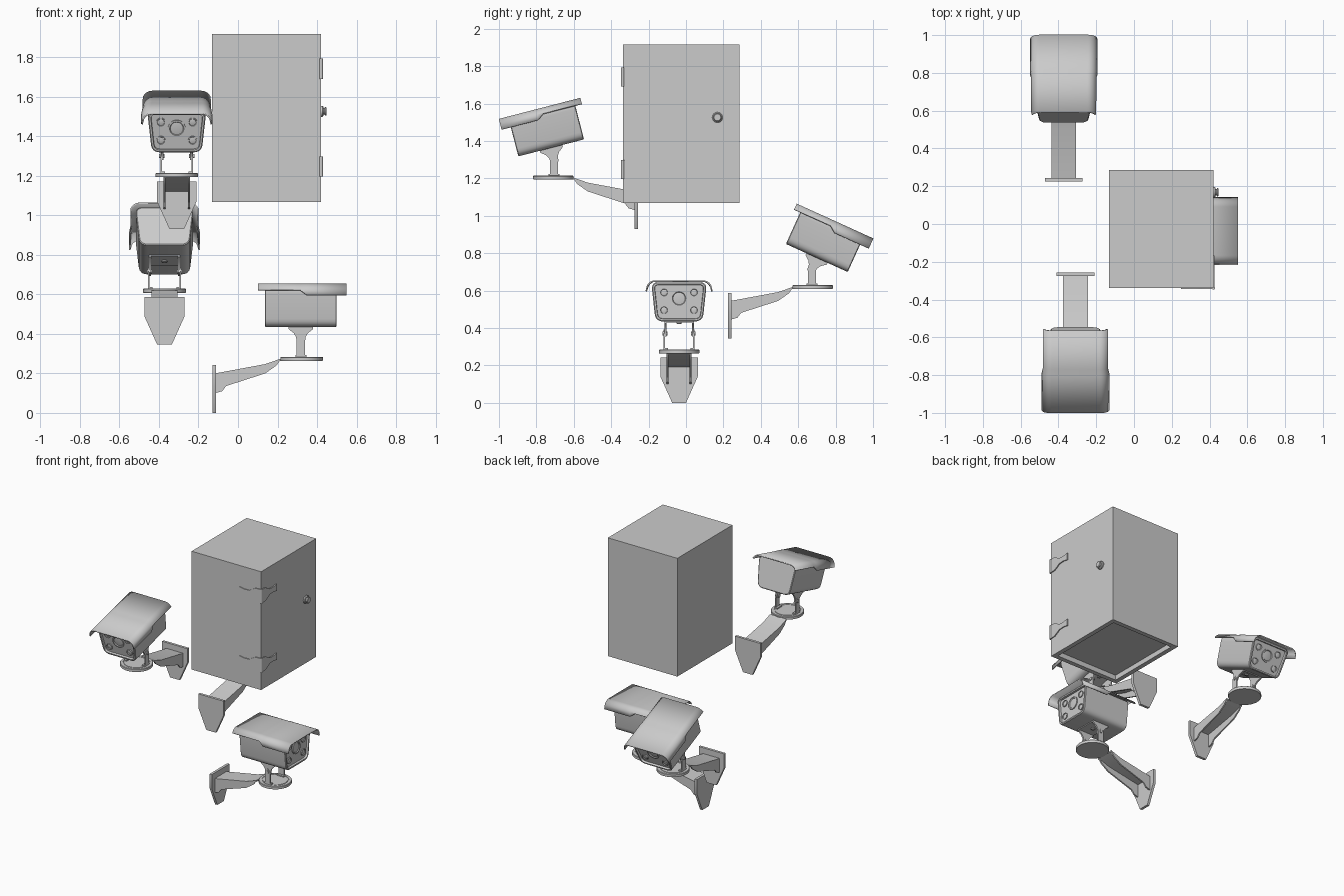
import bpy, bmesh
from math import pi, sin, cos, asin, radians
from mathutils import Matrix, Vector

if "Cube" in bpy.data.objects:
    bpy.data.objects.remove(bpy.data.objects["Cube"])

T = Matrix.Translation
ALONG_U = Matrix.Rotation(pi / 2, 4, 'Y')    # local z -> +x
ALONG_V = Matrix.Rotation(-pi / 2, 4, 'X')   # local z -> +y
DOWN = Matrix.Rotation(pi, 4, 'X')


def finish(name, bm, M):
    bmesh.ops.recalc_face_normals(bm, faces=bm.faces)
    me = bpy.data.meshes.new(name)
    bm.to_mesh(me)
    bm.free()
    me.shade_smooth()
    me.set_sharp_from_angle(angle=radians(32))
    ob = bpy.data.objects.new(name, me)
    ob.matrix_world = M
    bpy.context.collection.objects.link(ob)
    return ob


def prism_bm(pts, plane, lo, hi):
    """Extrude a 2D outline; plane names the two axes the outline lies in."""
    place = {'xz': lambda a, b, c: (a, c, b),
             'yz': lambda a, b, c: (c, a, b),
             'xy': lambda a, b, c: (a, b, c)}[plane]
    bm = bmesh.new()
    rings = [[bm.verts.new(place(a, b, c)) for a, b in pts] for c in (lo, hi)]
    n = len(pts)
    for i in range(n):
        j = (i + 1) % n
        bm.faces.new((rings[0][i], rings[0][j], rings[1][j], rings[1][i]))
    caps = [bm.faces.new(r) for r in rings]
    bmesh.ops.recalc_face_normals(bm, faces=bm.faces)
    return bm, caps


def prism(name, pts, plane, lo, hi, M):
    return finish(name, prism_bm(pts, plane, lo, hi)[0], M)


def lathe(name, prof, M, n=32):
    bm = bmesh.new()
    rings = [[bm.verts.new((r * cos(2 * pi * i / n), r * sin(2 * pi * i / n), h))
              for i in range(n)] for r, h in prof]
    for a, b in zip(rings, rings[1:]):
        for i in range(n):
            j = (i + 1) % n
            bm.faces.new((a[i], a[j], b[j], b[i]))
    bm.faces.new(rings[0])
    bm.faces.new(rings[-1])
    return finish(name, bm, M)


def rounded(pts, r, seg=6):
    """Round the corners of an outline with quadratic curves."""
    out = []
    for i, p in enumerate(pts):
        p, a, b = Vector(p), Vector(pts[i - 1]), Vector(pts[(i + 1) % len(pts)])
        s, e = p + (a - p).normalized() * r, p + (b - p).normalized() * r
        for k in range(seg + 1):
            t = k / seg
            out.append(tuple(s * (1 - t) ** 2 + p * (2 * t * (1 - t)) + e * t * t))
    return out


def hood(M):
    """Bent sheet: shallow skirts at the back, deeper flared skirts in front."""
    c, r, zc = 0.125, 0.045, 0.606
    a0 = asin(0.02 / r)
    arc = [(c + r * cos(a), zc + r * sin(a))
           for a in [a0 + (pi / 2 - a0) * k / 6 for k in range(7)]]
    bm = bmesh.new()
    rows = []
    for u, front in ((0.23, 0), (0.443, 0), (0.478, 1), (0.68, 1)):
        half = [(0.176, 0.596) if front else (0.169, 0.622)]
        half += [(v + 0.003 * front, w) for v, w in arc]
        sec = half + [(-v, w) for v, w in reversed(half)]
        rows.append([bm.verts.new((u, v, w)) for v, w in sec])
    for a, b in zip(rows, rows[1:]):
        for i in range(len(a) - 1):
            bm.faces.new((a[i], a[i + 1], b[i + 1], b[i]))
    ob = finish("camera_hood", bm, M)
    mod = ob.modifiers.new("thickness", 'SOLIDIFY')
    mod.thickness, mod.offset = 0.008, 0


def security_camera(loc, heading, tilt):
    M = T(loc) @ Matrix.Rotation(radians(heading), 4, 'Z')
    pivot = T((0.448, 0, 0.37))
    H = M @ pivot @ Matrix.Rotation(radians(tilt), 4, 'Y') @ pivot.inverted()

    # wall plate
    prism("wall_plate", [(-0.1, 0.242), (-0.1, 0.14), (-0.037, 0), (0.037, 0),
                         (0.1, 0.14), (0.1, 0.242)], 'yz', 0, 0.018, M)
    # channel arm, open underneath
    top = [(0.015, 0.2), (0.268, 0.247), (0.348, 0.275)]
    under = [(0.325, 0.24), (0.268, 0.2), (0.07, 0.136), (0.05, 0.11), (0.015, 0.1)]
    for s in (-1, 1):
        prism("arm_side", top + under, 'xz', s * 0.066, s * 0.056, M)
    prism("arm_top", top + [(u, w - 0.01) for u, w in reversed(top)],
          'xz', -0.066, 0.066, M)
    # turntable disc
    lathe("turntable", [(0.106, 0.263), (0.108, 0.266), (0.108, 0.281), (0.105, 0.284),
                        (0.088, 0.284), (0.087, 0.281), (0.083, 0.281), (0.082, 0.284)],
          M @ T((0.452, 0, 0)), 48)
    # yoke: fixed posts, tilting ears and the plate under the housing
    for s in (-1, 1):
        prism("yoke_post", [(0.427, 0.28), (0.47, 0.28), (0.47, 0.37), (0.448, 0.392),
                            (0.427, 0.37)], 'xz', s * 0.075, s * 0.083, M)
        prism("yoke_ear", [(0.427, 0.355), (0.469, 0.355), (0.472, 0.385), (0.485, 0.405),
                           (0.51, 0.424), (0.51, 0.437), (0.386, 0.437), (0.386, 0.424),
                           (0.411, 0.405), (0.424, 0.385)],
              'xz', s * 0.068, s * 0.079, H)
        lathe("yoke_bolt", [(0.011, -0.013), (0.011, 0.013)],
              H @ T((0.448, s * 0.076, 0.37)) @ ALONG_V, 12)
        prism("yoke_foot", [(0.42, 0.28), (0.477, 0.28), (0.477, 0.292), (0.42, 0.292)],
              'xz', s * 0.06, s * 0.083, M)
    prism("yoke_plate", [(0.386, 0.429), (0.51, 0.429), (0.51, 0.437), (0.386, 0.437)],
          'xz', -0.079, 0.079, H)
    lathe("yoke_screw", [(0.014, 0), (0.014, 0.006), (0.01, 0.009)],
          H @ T((0.448, 0, 0.43)) @ DOWN, 12)

    # housing with a rimmed, recessed front
    sec = rounded([(-0.126, 0.435), (0.126, 0.435), (0.149, 0.646), (-0.149, 0.646)], 0.042)
    bm, caps = prism_bm(sec, 'yz', 0.27, 0.625)
    front, back = caps[1], caps[0]
    for cap, du in ((back, -0.004), (front, 0.004)):
        bmesh.ops.inset_region(bm, faces=[cap], thickness=0.005)
        bmesh.ops.translate(bm, verts=cap.verts, vec=(du, 0, 0))
    bmesh.ops.inset_region(bm, faces=[front], thickness=0.009)
    bmesh.ops.inset_region(bm, faces=[front], thickness=0.002)
    bmesh.ops.translate(bm, verts=front.verts, vec=(-0.014, 0, 0))
    finish("camera_housing", bm, H)
    hood(H)

    # main lens and four lamps
    lamps = [(v, w, 0.023) for v in (-0.08, 0.08) for w in (0.495, 0.59)]
    for v, w, r in [(0, 0.558, 0.044)] + lamps:
        lathe("lens" if v == 0 else "lamp",
              [(r, -0.004), (r, 0.007), (r * 0.82, 0.007), (r * 0.74, 0.002), (r * 0.4, 0.004)],
              H @ T((0.615, v, w)) @ ALONG_U, 28)


security_camera((-0.13, -0.037, 0), 0, 0)
security_camera((-0.31, -0.257, 0.93), -90, 14.5)
security_camera((-0.372, 0.225, 0.345), 90, 24.4)

# cabinet with a recessed underside
I = Matrix()
bm, caps = prism_bm([(-0.132, -0.338), (0.42, -0.338), (0.42, 0.287), (-0.132, 0.287)],
                    'xy', 1.068, 1.917)
floor = caps[0]
bmesh.ops.inset_region(bm, faces=[floor], thickness=0.045)
bmesh.ops.inset_region(bm, faces=[floor], thickness=0.001)
bmesh.ops.translate(bm, verts=floor.verts, vec=(0, 0, 0.035))
finish("cabinet", bm, I)

# hinges wrapping the front right edge
half = [(0, 0.05), (0.04, 0.048), (0.065, 0.035), (0.09, 0.02), (0.13, 0.018), (0.17, 0.025)]
strap = half + [(s, -w) for s, w in reversed(half)]
for z in (1.742, 1.247):
    prism("hinge_strap_side", [(-0.338 + s, z + w) for s, w in strap], 'yz', 0.418, 0.427, I)
    prism("hinge_strap_front", [(0.42 - s, z + w) for s, w in strap], 'xz', -0.344, -0.336, I)
    lathe("hinge_pin", [(0.009, -0.051), (0.009, 0.051)], T((0.421, -0.339, z)), 16)

# door knob
lathe("door_knob", [(0.028, -0.002), (0.028, 0.008), (0.024, 0.012), (0.017, 0.012),
                    (0.017, 0.018), (0.022, 0.021), (0.022, 0.025), (0.018, 0.028)],
      T((0.42, 0.168, 1.526)) @ ALONG_U, 24)
